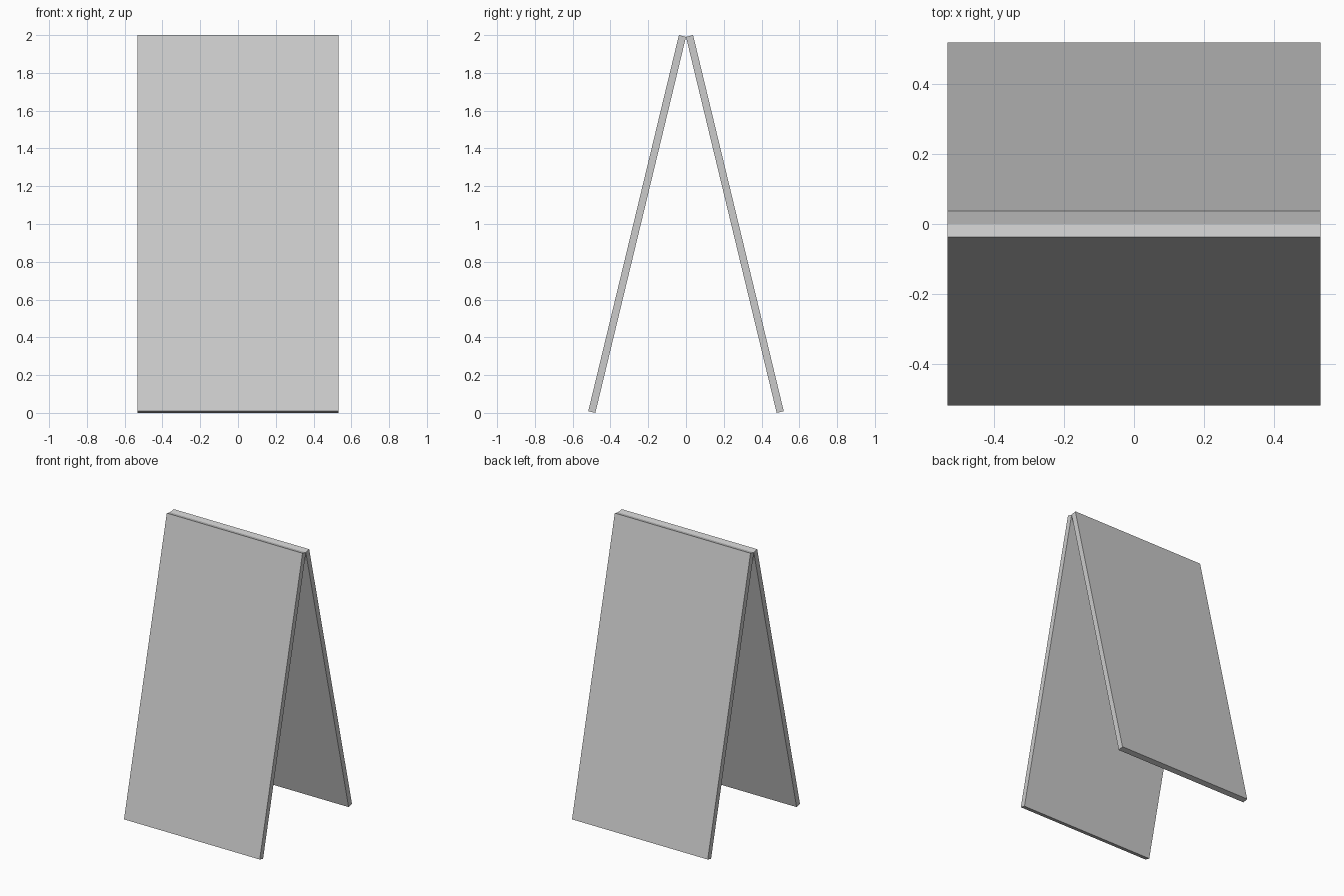
import bpy, math

if "Cube" in bpy.data.objects:
    bpy.data.objects.remove(bpy.data.objects["Cube"])

WIDTH, THICK = 1.066, 0.0386
ANGLE = math.atan2(0.48, 1.991)          # lean of each board
LENGTH = math.hypot(0.48, 1.991)


def board(name, side):
    """Flat board whose inner top edge meets the other at the ridge."""
    s, c = math.sin(ANGLE), math.cos(ANGLE)
    y = side * (0.24 + THICK / 2 * c)
    z = 1.991 / 2 + THICK / 2 * s
    bpy.ops.mesh.primitive_cube_add(size=1, location=(0, y, z),
                                    rotation=(side * ANGLE, 0, 0))
    ob = bpy.context.object
    ob.name = name
    ob.scale = (WIDTH, THICK, LENGTH)
    return ob


# Two leaning boards forming the A-frame
board("front_board", -1)
board("back_board", 1)
